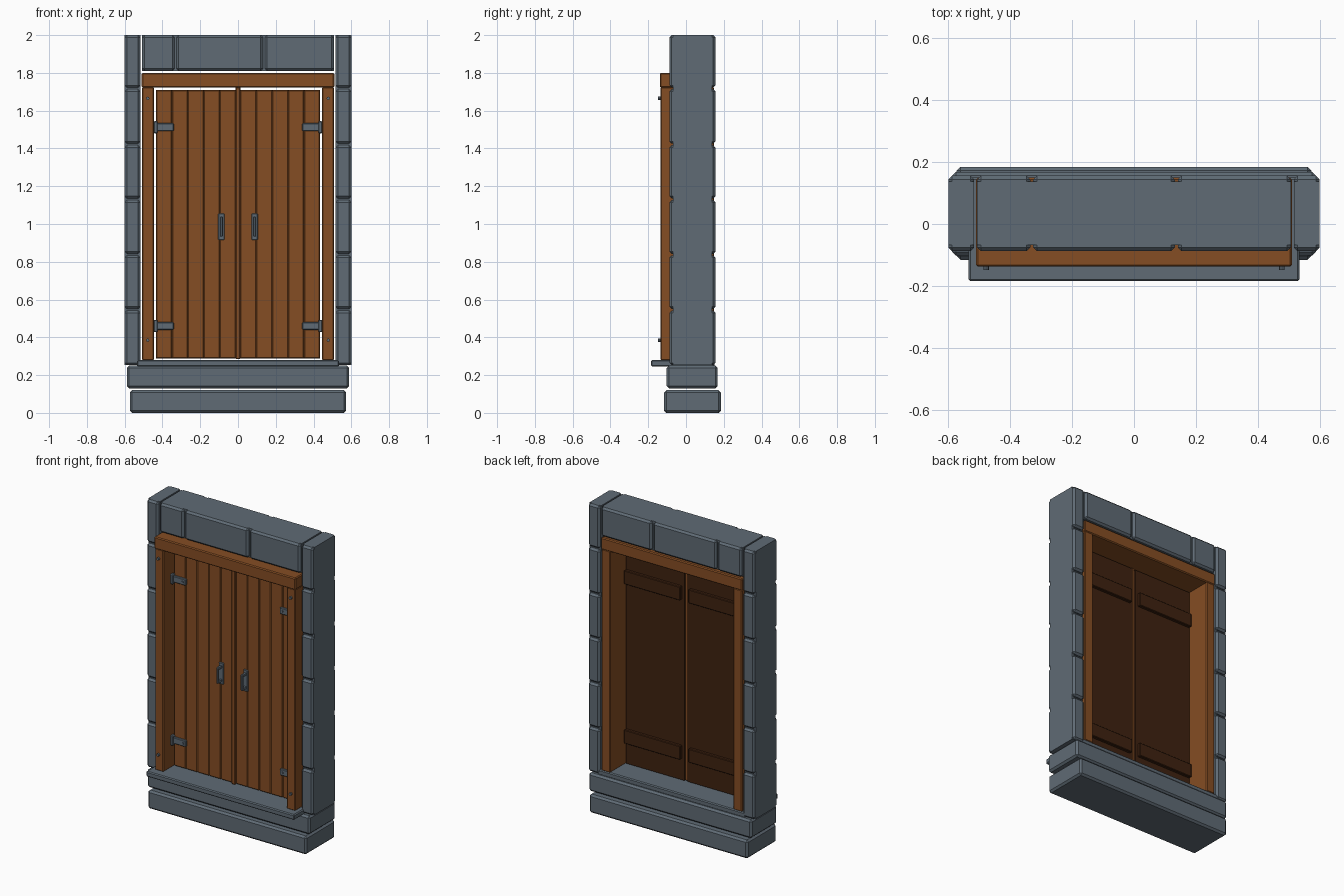
import bpy, bmesh, math
from mathutils import Matrix, Vector

if "Cube" in bpy.data.objects:
    bpy.data.objects.remove(bpy.data.objects["Cube"])


def material(name, rgb):
    m = bpy.data.materials.new(name)
    m.diffuse_color = (*rgb, 1)
    m.use_nodes = True
    m.node_tree.nodes["Principled BSDF"].inputs["Base Color"].default_value = m.diffuse_color
    return m


STONE = material("slate_grey", (0.115, 0.147, 0.178))
WOOD = material("warm_wood", (0.235, 0.075, 0.017))
DARK = material("dark_wood", (0.050, 0.016, 0.005))


def finish(bm, name, mat):
    bmesh.ops.recalc_face_normals(bm, faces=bm.faces)
    me = bpy.data.meshes.new(name)
    bm.to_mesh(me)
    bm.free()
    me.materials.append(mat)
    ob = bpy.data.objects.new(name, me)
    bpy.context.collection.objects.link(ob)
    return ob


def box(name, x, y, z, mat, bevel=0.0, face=0):
    """Box from ranges; face=-1/+1 chamfers all but the ring on the far y side."""
    bm = bmesh.new()
    bmesh.ops.create_cube(bm, size=1)
    for v in bm.verts:
        v.co = Vector([(r[0] + r[1]) / 2 + c * (r[1] - r[0]) for c, r in zip(v.co, (x, y, z))])
    if bevel:
        mid = (y[0] + y[1]) / 2
        edges = [e for e in bm.edges
                 if face == 0 or any((v.co.y - mid) * face > 0 for v in e.verts)]
        bmesh.ops.bevel(bm, geom=edges, offset=bevel, segments=1, affect='EDGES')
    return finish(bm, name, mat)


def stud(name, x, y, z, r, depth):
    bm = bmesh.new()
    bmesh.ops.create_cone(bm, cap_ends=True, segments=8, radius1=r, radius2=r, depth=depth,
                          matrix=Matrix.Translation((x, y, z)) @ Matrix.Rotation(math.pi / 2, 4, 'X'))
    return finish(bm, name, STONE)


def span(s, a, b):
    return tuple(sorted((s * a, s * b)))


FRONT, CORE0, CORE1, BACK = -0.088, -0.068, 0.137, 0.156


def blocks(name, x, z):
    """Chamfered stone faces on the front and back of the wall core."""
    box(name + "_front", x, (FRONT, CORE0), z, STONE, 0.012, -1)
    box(name + "_back", x, (CORE1, BACK), z, STONE, 0.012, 1)


# stone base, two courses and a projecting sill
box("base_lower", (-0.573, 0.573), (-0.116, 0.185), (0, 0.12), STONE, 0.012)
box("base_upper", (-0.588, 0.588), (-0.102, 0.168), (0.13, 0.25), STONE, 0.012)
box("sill", (-0.535, 0.535), (-0.185, 0.15), (0.245, 0.28), STONE, 0.006)

# lintel over the door
box("lintel_core", (-0.507, 0.507), (CORE0, CORE1), (1.81, 2.0), STONE)
for x0, x1 in ((-0.507, -0.335), (-0.326, 0.132), (0.142, 0.507)):
    blocks("lintel_block", (x0, x1), (1.81, 2.0))

# timber header
box("frame_header", (-0.51, 0.51), (-0.138, 0.15), (1.722, 1.8), WOOD, 0.006)

joints = [0.253, 0.55, 0.842, 1.135, 1.425, 1.722, 2.004]
for s in (-1, 1):
    # stone columns
    xs = span(s, 0.517, 0.6)
    box("column_core", xs, (CORE0, CORE1), (0.253, 2.0), STONE)
    for a, b in zip(joints, joints[1:]):
        blocks("column_block", xs, (a, b - 0.008 if b < 2 else 2.0))

    # timber posts with bolts
    box("frame_post", span(s, 0.445, 0.507), (-0.134, 0.148), (0.278, 1.725), WOOD, 0.005)
    for z in (0.385, 1.665):
        stud("post_bolt", s * 0.478, -0.139, z, 0.009, 0.018)

    # door leaf: front planks on a dark backing with battens
    w = 0.0846
    for i in range(5):
        a = 0.012 + i * w
        box("door_plank", span(s, a, a + w), (-0.04, -0.015), (0.288, 1.71), WOOD, 0.005, -1)
    box("door_backing", span(s, 0.012, 0.435), (-0.015, 0.0), (0.288, 1.71), DARK)
    for z in (0.47, 1.51):
        box("door_batten", span(s, 0.03, 0.435), (0.0, 0.02), (z - 0.045, z + 0.045), DARK, 0.004, 1)

    # hinges
    for z in (0.46, 1.513):
        box("hinge_strap", span(s, 0.34, 0.44), (-0.056, -0.038), (z - 0.021, z + 0.021), STONE, 0.004)
        box("hinge_knuckle", span(s, 0.425, 0.446), (-0.066, -0.036), (z - 0.033, z + 0.033), STONE, 0.005)
        stud("hinge_bolt", s * 0.36, -0.058, z, 0.007, 0.008)

    # handles: plate, two stubs and a grip
    hx = s * 0.088
    box("handle_plate", (hx - 0.017, hx + 0.017), (-0.05, -0.038), (0.915, 1.056), STONE, 0.004)
    for z in (0.942, 1.03):
        box("handle_stub", (hx - 0.007, hx + 0.007), (-0.08, -0.045), (z - 0.007, z + 0.007), STONE)
    box("handle_grip", (hx - 0.008, hx + 0.008), (-0.09, -0.076), (0.933, 1.039), STONE, 0.004)

# cover strip where the leaves meet
box("centre_strip", (-0.013, 0.013), (-0.05, -0.01), (0.285, 1.725), WOOD, 0.004)
